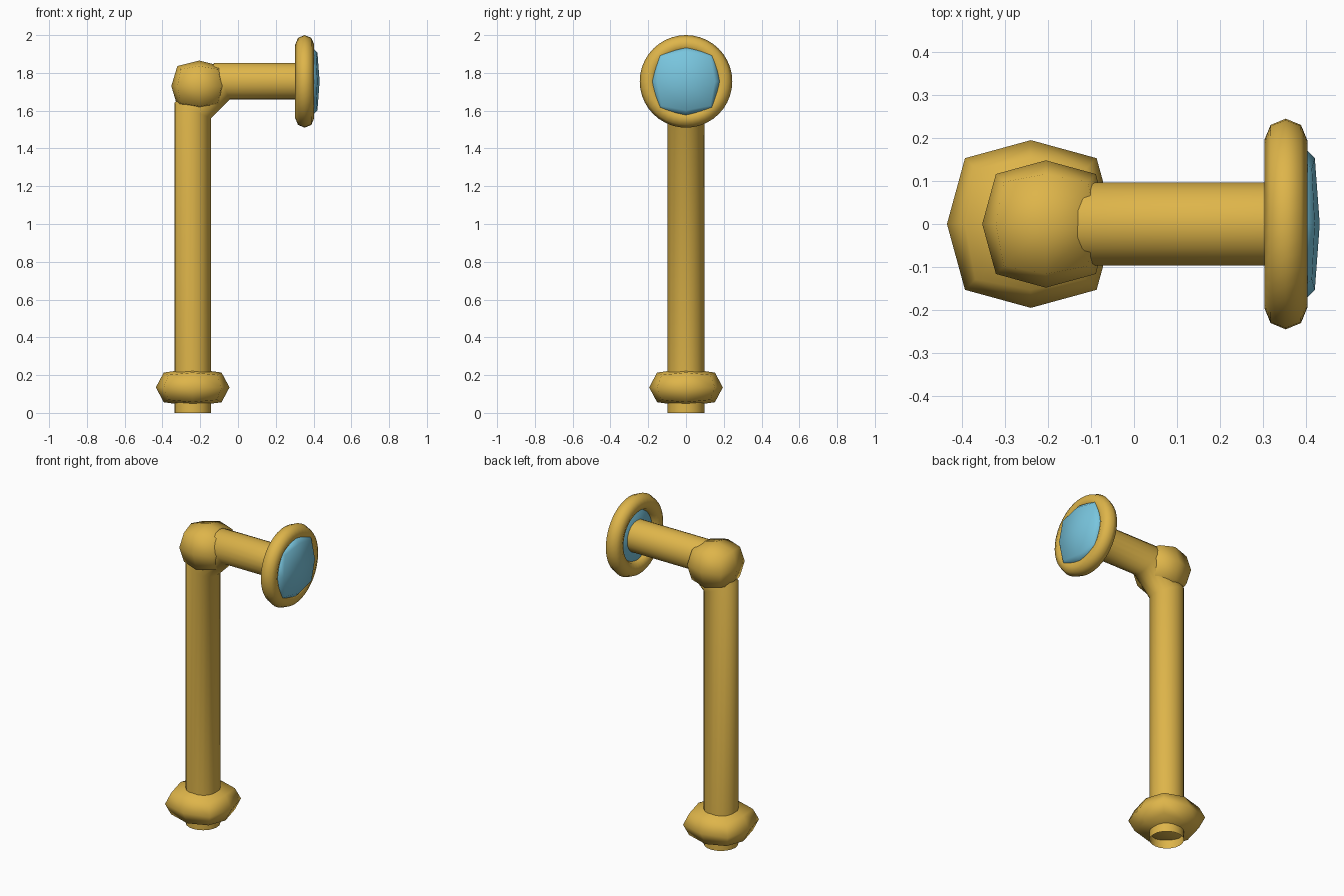
import bpy, bmesh, math
from mathutils import Matrix, Vector

cube = bpy.data.objects.get("Cube")
if cube:
    bpy.data.objects.remove(cube, do_unlink=True)


def material(name, colour):
    m = bpy.data.materials.new(name)
    m.use_nodes = True
    m.diffuse_color = colour
    m.node_tree.nodes["Principled BSDF"].inputs["Base Color"].default_value = colour
    return m


BRASS = material("golden yellow", (0.73, 0.46, 0.068, 1))
GLASS = material("sky blue glass", (0.19, 0.56, 0.73, 1))


def finish(name, bm, mat):
    bmesh.ops.recalc_face_normals(bm, faces=bm.faces)
    for f in bm.faces:
        f.smooth = True
    mesh = bpy.data.meshes.new(name)
    bm.to_mesh(mesh)
    bm.free()
    mesh.materials.append(mat)
    ob = bpy.data.objects.new(name, mesh)
    bpy.context.collection.objects.link(ob)
    return ob


def rounded_block(name, centre, half, mat):
    """Cube split once, with its edges and corners pulled in."""
    bm = bmesh.new()
    bmesh.ops.create_cube(bm, size=2)
    bmesh.ops.subdivide_edges(bm, edges=bm.edges[:], cuts=1, use_grid_fill=True)
    pull = {1: 1.0, 2: 0.785, 3: 0.66}
    for v in bm.verts:
        k = pull[sum(abs(c) > 0.5 for c in v.co)]
        v.co = Vector(centre) + Vector(h * c * k for h, c in zip(half, v.co))
    return finish(name, bm, mat)


def bent_pipe(name, path, radius, sides, mat):
    """Open tube in the xz plane with mitred bends."""
    bm = bmesh.new()
    pts = [Vector((x, 0, z)) for x, z in path]
    dirs = [(b - a).normalized() for a, b in zip(pts, pts[1:])]
    rings = []
    for i, p in enumerate(pts):
        d0, d1 = dirs[max(i - 1, 0)], dirs[min(i, len(dirs) - 1)]
        tangent = (d0 + d1).normalized()
        across = Vector((0, 1, 0)).cross(tangent) / tangent.dot(d0)
        ring = []
        for k in range(sides):
            a = math.tau * k / sides
            ring.append(bm.verts.new(p + radius * (across * math.cos(a) + Vector((0, math.sin(a), 0)))))
        rings.append(ring)
    for r0, r1 in zip(rings, rings[1:]):
        for k in range(sides):
            n = (k + 1) % sides
            bm.faces.new((r0[k], r0[n], r1[n], r1[k]))
    return finish(name, bm, mat)


def torus(name, centre, major, minor, sides, section, mat):
    """Ring around the x axis, spun from a small polygon."""
    bm = bmesh.new()
    loop = []
    for k in range(section):
        a = math.tau * k / section
        loop.append(bm.verts.new((minor * math.cos(a), 0, major + minor * math.sin(a))))
    edges = [bm.edges.new((loop[k], loop[(k + 1) % section])) for k in range(section)]
    bmesh.ops.spin(bm, geom=loop + edges, cent=(0, 0, 0), axis=(1, 0, 0),
                   angle=math.tau, steps=sides, use_duplicate=False)
    bmesh.ops.remove_doubles(bm, verts=bm.verts[:], dist=0.0005)
    bmesh.ops.transform(bm, matrix=Matrix.Translation(centre), verts=bm.verts[:])
    return finish(name, bm, mat)


# Tube rising from the base and turning toward the eyepiece
bent_pipe("main_tube", [(-0.24, 0), (-0.24, 1.6), (-0.085, 1.755), (0.35, 1.755)],
          0.097, 20, BRASS)

# Collar at the foot and knuckle at the bend
rounded_block("base_collar", (-0.24, 0, 0.135), (0.195, 0.195, 0.1), BRASS)
rounded_block("elbow_knuckle", (-0.205, 0, 1.73), (0.148, 0.148, 0.135), BRASS)

# Viewing end: rim and glass
torus("lens_rim", (0.353, 0, 1.755), 0.195, 0.05, 40, 8, BRASS)
rounded_block("lens_glass", (0.379, 0, 1.755), (0.053, 0.195, 0.195), GLASS)
